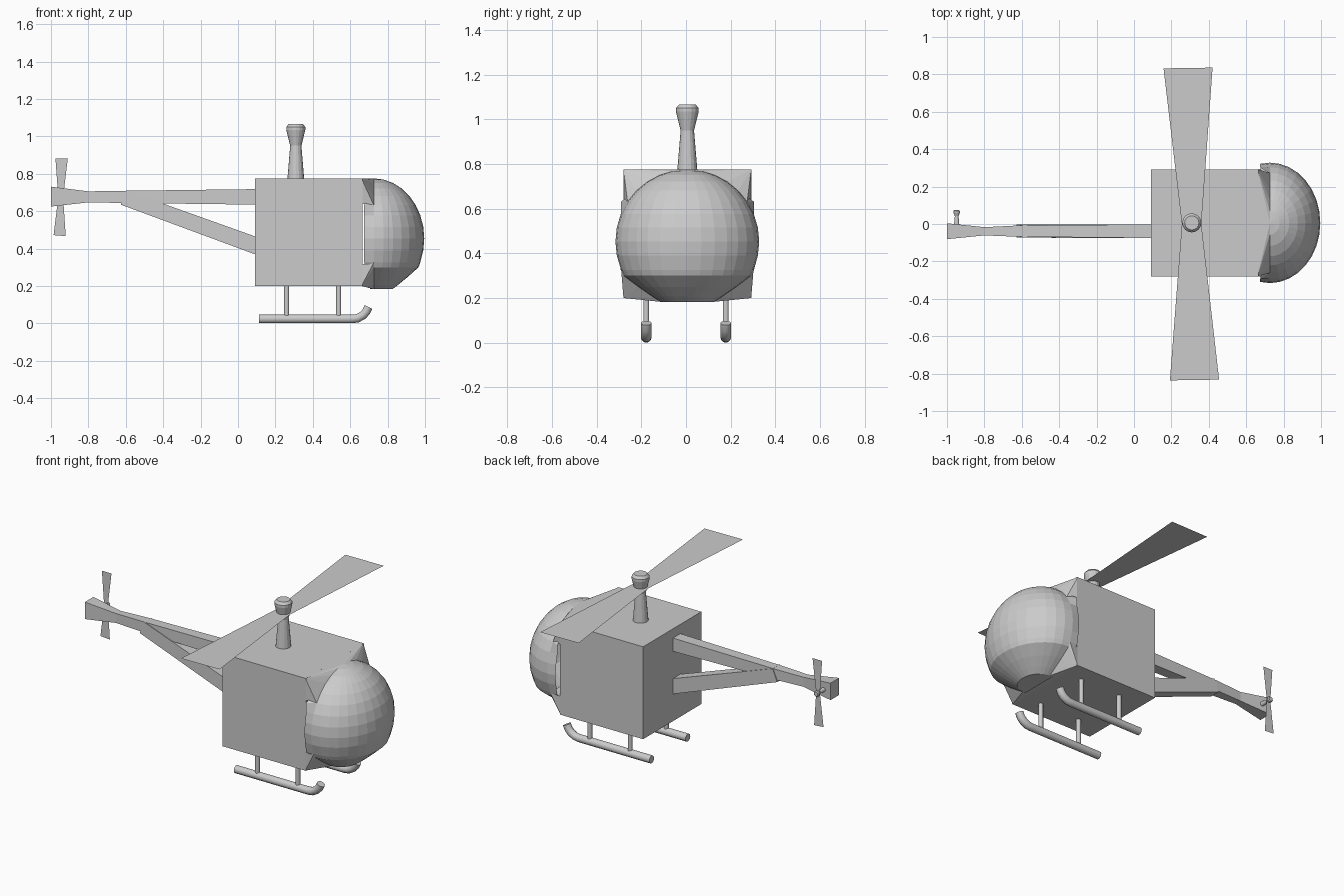
import bpy, bmesh
from math import sin, cos, pi, radians, sqrt

if "Cube" in bpy.data.objects:
    bpy.data.objects.remove(bpy.data.objects["Cube"])

CY = 0.006          # centre line of the cabin


def add_object(name, verts, faces):
    me = bpy.data.meshes.new(name)
    me.from_pydata(verts, [], faces)
    bm = bmesh.new()
    bm.from_mesh(me)
    bmesh.ops.recalc_face_normals(bm, faces=bm.faces)
    bm.to_mesh(me)
    bm.free()
    ob = bpy.data.objects.new(name, me)
    bpy.context.collection.objects.link(ob)
    return ob


def hull(name, pts):
    bm = bmesh.new()
    for p in pts:
        bm.verts.new(p)
    res = bmesh.ops.convex_hull(bm, input=bm.verts)
    bmesh.ops.delete(bm, geom=[v for v in bm.verts if not v.link_faces], context='VERTS')
    me = bpy.data.meshes.new(name)
    bm.to_mesh(me)
    bm.free()
    bpy.context.collection.objects.link(bpy.data.objects.new(name, me))


def lathe(name, profile, n):
    """Closed solid turned about local z from (radius, height) points."""
    verts = [(r * cos(2 * pi * i / n), r * sin(2 * pi * i / n), z)
             for r, z in profile for i in range(n)]
    rows = len(profile)
    faces = [(k * n + i, k * n + (i + 1) % n, (k + 1) * n + (i + 1) % n, (k + 1) * n + i)
             for k in range(rows - 1) for i in range(n)]
    faces += [tuple(range(n)), tuple(range((rows - 1) * n, rows * n))]
    return add_object(name, verts, faces)


def beam(name, sections):
    """Square beam through (x_top, z_top, x_bottom, z_bottom, y0, y1) sections."""
    verts = []
    for xt, zt, xb, zb, y0, y1 in sections:
        verts += [(xt, y0, zt), (xt, y1, zt), (xb, y1, zb), (xb, y0, zb)]
    n = len(sections)
    faces = [(k * 4 + i, k * 4 + (i + 1) % 4, k * 4 + 4 + (i + 1) % 4, k * 4 + 4 + i)
             for k in range(n - 1) for i in range(4)]
    faces += [(0, 1, 2, 3), tuple(range(4 * n - 4, 4 * n))]
    return add_object(name, verts, faces)


def tube(name, pts, radius):
    cu = bpy.data.curves.new(name, 'CURVE')
    cu.dimensions = '3D'
    cu.bevel_depth = radius
    cu.bevel_resolution = 3
    cu.use_fill_caps = True
    sp = cu.splines.new('POLY')
    sp.points.add(len(pts) - 1)
    for p, co in zip(sp.points, pts):
        p.co = (*co, 1)
    bpy.context.collection.objects.link(bpy.data.objects.new(name, cu))


# Cabin box
bpy.ops.mesh.primitive_cube_add(size=1, location=(0.378, CY, 0.488))
cabin = bpy.context.object
cabin.name = "cabin"
cabin.scale = (0.574, 0.573, 0.576)

# Bubble nose: half globe with a tapered chin and flat bottom
DX, DZ, RX, R = 0.726, 0.453, 0.27, 0.322
rows = [(sin(radians(a)), DZ + R * cos(radians(a)))
        for a in (1, 11.25, 22.5, 33.75, 45, 56.25, 67.5, 78.75, 90, 101.25)]
rows += [(0.92, 0.325), (0.885, 0.3), (0.68, 0.25), (0.49, 0.208), (0.37, 0.183)]
cols = 19
verts = []
for s, z in rows:
    for j in range(cols):
        a = radians(-101.25 + 11.25 * j)
        x, y = DX + RX * s * cos(a), R * s * sin(a)
        if j in (0, cols - 1) and 0.32 < z < 0.64:   # flared rear rim
            x, y = 0.675, (-1 if j == 0 else 1) * max(abs(y), 0.298)
        verts.append((x, CY + y, z))
faces = [(k * cols + j, k * cols + j + 1, (k + 1) * cols + j + 1, (k + 1) * cols + j)
         for k in range(len(rows) - 1) for j in range(cols - 1)]
faces += [tuple(range(cols)), tuple(range((len(rows) - 1) * cols, len(rows) * cols))]
add_object("nose_bubble", verts, faces)

# Angular transitions between cabin corners and bubble
for name, zc, ze, test in (("upper_nose_frame", 0.776, 0.64, lambda z: z > 0.62),
                           ("lower_nose_frame", 0.2, 0.315, lambda z: z < 0.33)):
    pts = [(0.66, CY + s * 0.286, z) for s in (-1, 1) for z in (zc, ze)]
    pts += [(DX, CY + s * R * r, z) for r, z in rows if test(z) for s in (-1, 1)]
    hull(name, pts)

# Rotor mast and main blades
mast = lathe("rotor_mast", [(0.045, 0.77), (0.03, 0.95), (0.051, 1.035),
                            (0.051, 1.05), (0.038, 1.066)], 16)
mast.location = (0.309, CY, 0)
add_object("main_rotor_blades",
           [(0.158, 0.832, 0.987), (0.42, 0.836, 0.987), (0.36, 0, 0.987),
            (0.455, -0.832, 0.987), (0.192, -0.836, 0.987), (0.256, 0, 0.987)],
           [(0, 1, 2, 5), (5, 2, 3, 4)])

# Tail boom and its brace
beam("tail_boom", [(0.1, 0.718, 0.1, 0.635, -0.075, -0.002),
                   (-0.62, 0.709, -0.62, 0.644, -0.068, -0.008),
                   (-0.8, 0.706, -0.8, 0.647, -0.061, -0.017),
                   (-1.0, 0.731, -1.0, 0.625, -0.081, 0.004)])
beam("tail_brace", [(0.1, 0.462, 0.1, 0.366, -0.075, -0.002),
                    (-0.595, 0.71, -0.627, 0.635, -0.073, -0.003)])

# Tail rotor
hub = lathe("tail_rotor_hub", [(0.014, 0), (0.01, 0.045), (0.018, 0.065),
                               (0.018, 0.072), (0.013, 0.077)], 12)
hub.location = (-0.948, -0.003, 0.675)
hub.rotation_euler = (-pi / 2, 0, 0)
add_object("tail_rotor_blades",
           [(-0.976, 0.053, 0.882), (-0.91, 0.053, 0.882), (-0.935, 0.053, 0.675),
            (-0.921, 0.053, 0.467), (-0.986, 0.053, 0.472), (-0.961, 0.053, 0.675)],
           [(0, 1, 2, 5), (5, 2, 3, 4)])

# Landing skids with legs
for side, y in (("right", -0.178), ("left", 0.178)):
    tube(side + "_skid", [(0.112, y, 0.024), (0.61, y, 0.024), (0.64, y, 0.028),
                          (0.667, y, 0.043), (0.685, y, 0.062), (0.697, y, 0.088)], 0.024)
    for leg, x in (("rear", 0.26), ("front", 0.538)):
        tube(f"{side}_{leg}_leg", [(x, y, 0.03), (x, y, 0.21)], 0.014)
